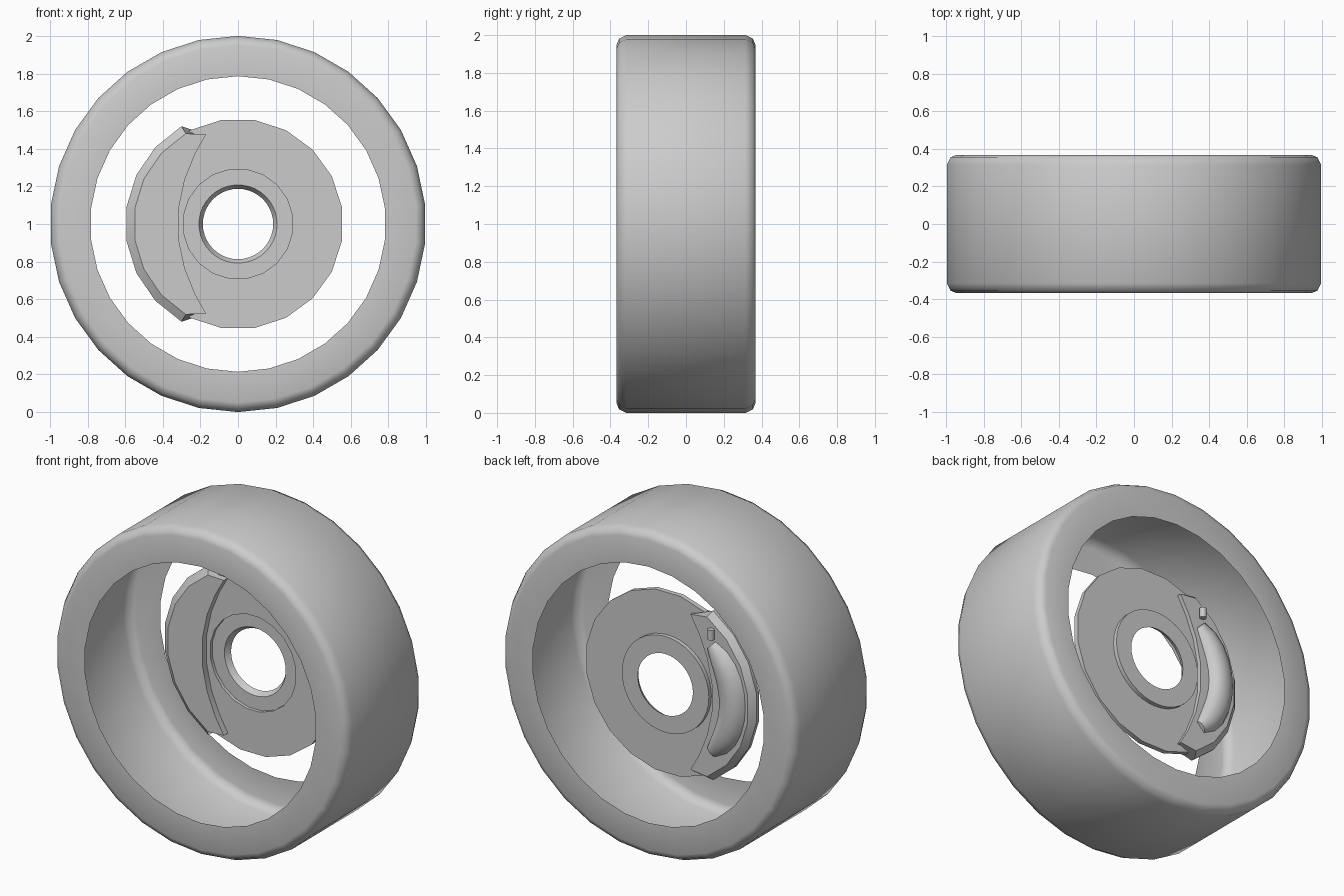
import bpy, bmesh
from math import sin, cos, radians, pi

cube = bpy.data.objects.get("Cube")
if cube:
    bpy.data.objects.remove(cube, do_unlink=True)

grey = bpy.data.materials.new("plain_grey")
grey.use_nodes = True
grey.diffuse_color = (0.6, 0.6, 0.6, 1)
grey.node_tree.nodes["Principled BSDF"].inputs["Base Color"].default_value = (0.6, 0.6, 0.6, 1)


def polar(r, y, angle):
    """Point around the wheel axle; angle 0 is straight up."""
    return (r * sin(angle), y, 1 + r * cos(angle))


def loft(name, rings, close_rings=False, close_section=True, smooth=35):
    """Skin a list of matching cross-sections."""
    bm = bmesh.new()
    rows = [[bm.verts.new(p) for p in ring] for ring in rings]
    n = len(rows[0])
    pairs = list(zip(rows, rows[1:]))
    if close_rings:
        pairs.append((rows[-1], rows[0]))
    for a, b in pairs:
        for i in range(n if close_section else n - 1):
            j = (i + 1) % n
            bm.faces.new((a[i], a[j], b[j], b[i]))
    if not close_rings:
        bm.faces.new(rows[0])
        bm.faces.new(rows[-1])
    bmesh.ops.recalc_face_normals(bm, faces=bm.faces)
    mesh = bpy.data.meshes.new(name)
    bm.to_mesh(mesh)
    bm.free()
    mesh.materials.append(grey)
    obj = bpy.data.objects.new(name, mesh)
    bpy.context.collection.objects.link(obj)
    bpy.ops.object.select_all(action='DESELECT')
    obj.select_set(True)
    bpy.context.view_layer.objects.active = obj
    bpy.ops.object.shade_smooth_by_angle(angle=radians(smooth))
    return obj


def lathe(name, profile, sides, turn=0.0, closed=True, smooth=35):
    rings = [[polar(r, y, turn + 2 * pi * k / sides) for r, y in profile]
             for k in range(sides)]
    return loft(name, rings, True, closed, smooth)


# Tyre: open shell with rounded shoulders and turned-in sidewalls
half = [(0.786, -0.365), (0.95, -0.367), (0.98, -0.355), (1.0, -0.315)]
lathe("tyre", half + [(r, -y) for r, y in reversed(half)], 30, closed=False, smooth=80)

# Brake disc with an offset hub plate
lathe("brake_disc", [(0.293, 0.145), (0.56, 0.145), (0.56, 0.175), (0.293, 0.175)],
      20, turn=pi / 20)
lathe("hub_plate", [(0.208, 0.165), (0.295, 0.165), (0.295, 0.2), (0.187, 0.2)], 40)

# Caliper body: wraps the disc edge, cut by a shallow curve on the inner side
rings = []
for k in range(8):
    a = radians(-120 + 60 + k * 120 / 7 - 90)
    z = cos(a)
    inner_x = -0.32 + 0.2 * z * z
    inner_z = 1 + 0.55 * z
    rings.append([(inner_x, 0.105, inner_z), polar(0.555, 0.105, a), polar(0.6, 0.14, a),
                  polar(0.6, 0.165, a), polar(0.565, 0.2, a), (inner_x, 0.2, inner_z)])
loft("caliper_body", rings)

# Rounded piston housing on the back of the caliper
section = [(-0.075, 0), (-0.06, 0.04), (-0.02, 0.06), (0.03, 0.06), (0.075, 0.035), (0.095, 0)]
rings = []
steps = 10
for k in range(steps + 1):
    t = 2 * k / steps - 1
    size = 1 - 0.55 * t ** 4
    a = radians(-90 + 46 * t)
    rings.append([polar(0.45 + r * size, 0.195 + y * size, a) for r, y in section])
loft("piston_housing", rings, smooth=60)

# Bleed nipple above the housing
bpy.ops.mesh.primitive_cylinder_add(vertices=10, radius=0.02, depth=0.06,
                                    location=(-0.32, 0.215, 1.40))
nipple = bpy.context.object
nipple.name = "bleed_nipple"
nipple.data.materials.append(grey)
bpy.ops.object.shade_smooth_by_angle(angle=radians(40))
